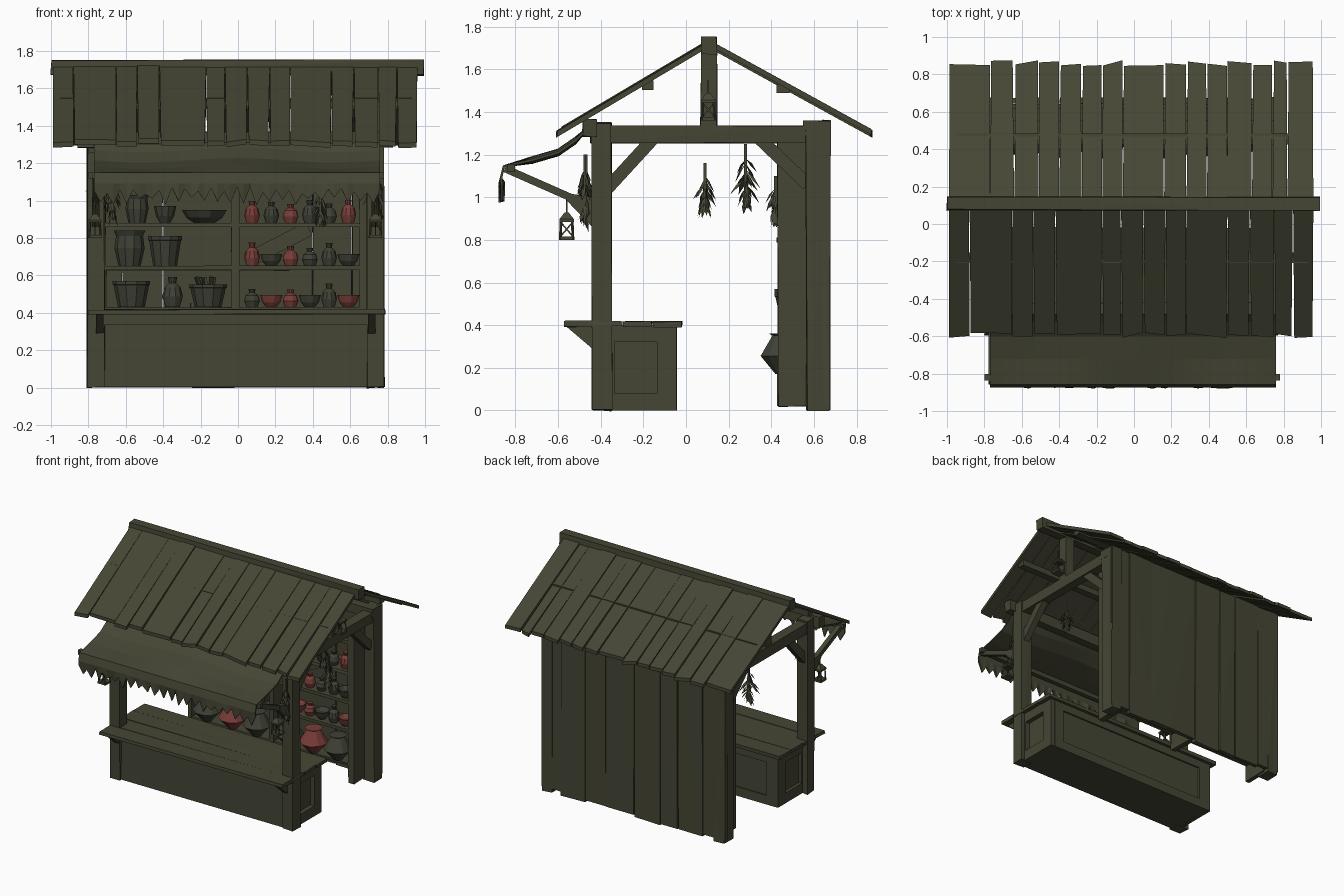
import bpy, bmesh, math, random
from mathutils import Vector

if "Cube" in bpy.data.objects:
    bpy.data.objects.remove(bpy.data.objects["Cube"])

random.seed(4)


def material(name, rgb):
    m = bpy.data.materials.new(name)
    m.diffuse_color = (*rgb, 1)
    m.use_nodes = True
    m.node_tree.nodes["Principled BSDF"].inputs["Base Color"].default_value = m.diffuse_color
    return m


WOOD = material("olive_wood", (0.060, 0.061, 0.035))
CLAY = material("grey_clay", (0.050, 0.054, 0.037))
RED = material("dull_red", (0.19, 0.048, 0.040))


def finish(name, bm, mat=WOOD, smooth=False):
    bmesh.ops.recalc_face_normals(bm, faces=bm.faces)
    me = bpy.data.meshes.new(name)
    bm.to_mesh(me)
    bm.free()
    me.materials.append(mat)
    for p in me.polygons:
        p.use_smooth = smooth
    ob = bpy.data.objects.new(name, me)
    bpy.context.collection.objects.link(ob)
    return ob


def add_hull(bm, pts):
    vs = [bm.verts.new(p) for p in pts]
    bmesh.ops.convex_hull(bm, input=vs)


def hull(name, pts, mat=WOOD):
    bm = bmesh.new()
    add_hull(bm, pts)
    return finish(name, bm, mat)


def box_pts(x0, x1, y0, y1, z0, z1, j=0.0):
    r = lambda: random.uniform(-j, j)
    return [(x + r(), y + r(), z + r()) for x in (x0, x1) for y in (y0, y1) for z in (z0, z1)]


def box(name, *d, j=0.0, mat=WOOD):
    return hull(name, box_pts(*d, j=j), mat)


def beam_pts(a, b, w, h):
    """Square bar from a to b, w wide in the horizontal and h deep."""
    a, b = Vector(a), Vector(b)
    d = (b - a).normalized()
    side = d.cross(Vector((0, 0, 1)))
    side = side.normalized() if side.length > 0.01 else Vector((1, 0, 0))
    up = side.cross(d)
    return [p + side * s * w / 2 + up * u * h / 2 for p in (a, b) for s in (-1, 1) for u in (-1, 1)]


def beam(name, a, b, w, h):
    return hull(name, beam_pts(a, b, w, h))


def lathe(name, x, y, z, prof, mat=CLAY, n=10):
    bm = bmesh.new()
    rings = [[bm.verts.new((x + r * math.cos(i * math.tau / n), y + r * math.sin(i * math.tau / n), z + h))
              for i in range(n)] for r, h in prof]
    for a, b in zip(rings, rings[1:]):
        for i in range(n):
            bm.faces.new((a[i], a[(i + 1) % n], b[(i + 1) % n], b[i]))
    bm.faces.new(rings[0])
    bm.faces.new(rings[-1])
    return finish(name, bm, mat)


# Roof planks on both slopes, with ragged eaves and narrow tapered gaps
def roof(name, cuts, eave_y, ridge_y=0.105, ridge_z=1.735, eave_z=1.32):
    slope = (eave_z - ridge_z) / (eave_y - ridge_y)
    for x0, x1 in zip(cuts, cuts[1:]):
        pts = []
        lift = random.uniform(-0.006, 0.006)
        ends = [eave_y + random.uniform(-0.016, 0.016) for _ in range(2)]
        g0, g1 = random.uniform(0, 0.009), random.uniform(0, 0.009)
        for y, x in ((ridge_y, x0 + 0.001), (ridge_y, x1 - 0.001), (ends[0], x0 + g0), (ends[1], x1 - g1)):
            z = ridge_z + slope * (y - ridge_y) + lift
            pts += [(x, y, z), (x, y, z - 0.027)]
        hull(name, pts)


roof("front_roof_plank", [-0.99, -0.88, -0.65, -0.54, -0.42, -0.17, -0.07, 0.05, 0.17, 0.28,
                          0.50, 0.62, 0.75, 0.85, 0.96], -0.595)
roof("back_roof_plank", [-0.99, -0.77, -0.64, -0.51, -0.40, -0.28, -0.17, -0.06, 0.16, 0.28,
                         0.39, 0.50, 0.63, 0.74, 0.82, 0.96], 0.86)
box("ridge_beam", -1.0, 0.99, 0.075, 0.145, 1.67, 1.75, j=0.005)
beam("front_purlin", (-0.95, -0.18, 1.525), (0.93, -0.18, 1.525), 0.055, 0.045)
beam("back_purlin", (-0.95, 0.455, 1.51), (0.93, 0.455, 1.51), 0.06, 0.04)
box("front_eave_beam", -0.86, 0.83, -0.485, -0.42, 1.285, 1.365, j=0.004)
box("back_eave_beam", -0.8, 0.78, 0.55, 0.62, 1.29, 1.36)

# Side frames: posts, tie beam, king post, corner braces
for px in (-0.76, 0.735):
    box("front_post", px - 0.045, px + 0.045, -0.44, -0.35, 0, 1.35, j=0.005)
    box("back_post", px - 0.045, px + 0.045, 0.565, 0.675, 0, 1.36, j=0.005)
    box("tie_beam", px - 0.04, px + 0.04, -0.45, 0.58, 1.255, 1.335, j=0.004)
    box("king_post", px - 0.035, px + 0.035, 0.07, 0.145, 1.33, 1.70, j=0.004)
    beam("front_brace", (px, -0.37, 1.04), (px, -0.15, 1.28), 0.05, 0.06)
    beam("back_brace", (px, 0.57, 1.06), (px, 0.34, 1.28), 0.05, 0.06)
    beam("awning_arm", (px, -0.43, 0.95), (px, -0.85, 1.135), 0.035, 0.035)
    hull("arm_wedge", [(px + s, y, z) for s in (-0.02, 0.02)
                       for y, z in ((-0.44, 0.86), (-0.44, 1.0), (-0.56, 0.985), (-0.56, 1.02))])

# Back wall boards
cuts = [-0.81, -0.62, -0.40, -0.25, -0.02, 0.22, 0.40, 0.61, 0.78]
for x0, x1 in zip(cuts, cuts[1:]):
    o = random.uniform(-0.006, 0.006)
    box("wall_board", x0 + 0.002, x1 - 0.002, 0.64 + o, 0.672 + o, random.uniform(0.0, 0.03), 1.36, j=0.004)

# Awning cloth with a sagging slope and a ragged hanging edge
bm = bmesh.new()
prof = [(-0.46, 1.325), (-0.52, 1.265), (-0.60, 1.21), (-0.72, 1.175), (-0.855, 1.145), (-0.868, 1.09)]
n = 44
rows = []
for i in range(n + 1):
    x = -0.77 + 1.53 * i / n
    sag = 0.012 * math.sin(i * math.pi / n * 3)
    tip = (1.055, 1.0)[i % 2] + random.uniform(-0.025, 0.02)
    col = [bm.verts.new((x, y, z - sag * (0 < k < 4))) for k, (y, z) in enumerate(prof)]
    rows.append(col + [bm.verts.new((x, -0.865 + random.uniform(-0.01, 0.01), tip))])
for a, b in zip(rows, rows[1:]):
    for k in range(len(prof)):
        bm.faces.new((a[k], b[k], b[k + 1], a[k + 1]))
awning = finish("awning_cloth", bm)
mod = awning.modifiers.new("thickness", 'SOLIDIFY')
mod.thickness = 0.012
mod.offset = 0
beam("awning_rod", (-0.80, -0.82, 1.135), (0.78, -0.82, 1.135), 0.035, 0.035)

# Counter: body, framed panels, overhanging top boards, brackets
box("counter_body", -0.74, 0.72, -0.425, -0.055, 0.005, 0.40)
for sx, d in ((-0.74, -0.025), (0.72, 0.035)):
    x0, x1 = sorted((sx, sx + d))
    for y0, y1, z0, z1 in ((-0.36, -0.335, 0, 0.4), (-0.135, -0.045, 0, 0.4),
                           (-0.335, -0.135, 0, 0.08), (-0.335, -0.135, 0.32, 0.4)):
        box("side_frame", x0, x1, y0, y1, z0, z1)
for x0, x1, z0, z1 in ((-0.74, 0.72, 0, 0.07), (-0.74, 0.72, 0.33, 0.4),
                       (-0.74, -0.66, 0.07, 0.33), (0.64, 0.72, 0.07, 0.33)):
    box("back_frame", x0, x1, -0.055, -0.043, z0, z1)
box("front_rail", -0.72, 0.70, -0.437, -0.425, 0.335, 0.40)
for k in range(4):
    y = -0.575 + k * 0.14
    box("counter_board", -0.80, 0.785, y, y + 0.136, 0.392, 0.418, j=0.004)
for px in (-0.74, 0.715):
    hull("counter_bracket", [(px + s, y, z) for s in (-0.02, 0.02)
                             for y, z in ((-0.44, 0.29), (-0.44, 0.392), (-0.56, 0.392))])

# Shelf rack against the wall
for x0, x1 in ((-0.735, -0.705), (-0.035, 0.005), (0.65, 0.70)):
    box("shelf_side", x0, x1, 0.43, 0.64, 0.02, 1.27, j=0.004)
for z in (0.17, 0.43, 0.65, 0.88, 1.12):
    box("shelf_board", -0.72, 0.69, 0.435, 0.64, z - 0.022, z, j=0.003)

# Wares: shapes as radius and height fractions
SHAPES = {
    "pot": [(0.7, 0), (0.95, 0.5), (0.85, 0.85), (1, 1), (0.85, 1), (0.7, 0.85)],
    "bowl": [(0.45, 0), (0.8, 0.4), (1, 1), (0.9, 1), (0.5, 0.5)],
    "jar": [(0.7, 0), (1, 0.35), (0.8, 0.65), (0.35, 0.8), (0.45, 1)],
    "basket": [(0.75, 0), (1, 0.85), (1.06, 0.87), (1.06, 1), (0.92, 1), (0.85, 0.8)],
    "sack": [(0.3, 0), (1, 0.45), (0.45, 0.95), (0.6, 1)],
}


def ware(kind, x, z, r, h, mat=CLAY, y=0.51):
    lathe(kind, x, y, z, [(a * r, b * h) for a, b in SHAPES[kind]], mat)


ware("pot", -0.54, 0.88, 0.065, 0.15)
ware("bowl", -0.39, 0.88, 0.06, 0.09)
ware("bowl", -0.18, 0.88, 0.12, 0.07, y=0.54)
ware("pot", -0.58, 0.65, 0.085, 0.19)
ware("basket", -0.39, 0.65, 0.085, 0.16)
ware("basket", -0.57, 0.43, 0.095, 0.14)
ware("jar", -0.35, 0.43, 0.055, 0.16)
ware("basket", -0.16, 0.43, 0.095, 0.12)
for row, items in ((0.88, "RjCjRjCjCjRj"), (0.65, "RjCbRjCjCjCb"), (0.43, "CjRbRjCbCjRb")):
    for k in range(6):
        mat = RED if items[2 * k] == "R" else CLAY
        kind = "jar" if items[2 * k + 1] == "j" else "bowl"
        h = random.uniform(0.09, 0.13) if kind == "jar" else 0.065
        ware(kind, 0.075 + k * 0.103, row, 0.042 if kind == "jar" else 0.06, h, mat, y=0.49)
for k, x in enumerate((-0.58, -0.36, -0.15, 0.13, 0.34, 0.55)):
    ware("sack", x, 0.17, 0.105, 0.19, RED if k in (1, 4) else CLAY, y=0.45)
for i in range(8):
    a, b = random.uniform(-0.07, 0.07), random.uniform(-0.05, 0.05)
    beam("basket_stick", (-0.16 + a / 2, 0.51, 0.5), (-0.16 + a, 0.51 + b, 0.59), 0.014, 0.014)
beam("leaning_board", (0.05, 0.6, 0.68), (0.38, 0.6, 0.85), 0.02, 0.08)


# Lanterns: base, open corner bars, candle, cap and hook
def lantern(x, y, z):
    bm = bmesh.new()
    add_hull(bm, box_pts(x - .035, x + .035, y - .035, y + .035, z, z + .016))
    for sx in (-1, 1):
        for sy in (-1, 1):
            add_hull(bm, beam_pts((x + sx * .03, y + sy * .03, z), (x + sx * .026, y + sy * .026, z + .09), .009, .009))
        add_hull(bm, beam_pts((x, y - sx * .03, z + .015), (x, y + sx * .03, z + .085), .007, .007))
    add_hull(bm, box_pts(x - .034, x + .034, y - .034, y + .034, z + .085, z + .097)
             + box_pts(x - .01, x + .01, y - .01, y + .01, z + .12, z + .128))
    add_hull(bm, beam_pts((x, y, z + .12), (x, y, z + .19), .008, .008))
    finish("lantern", bm)


lantern(-0.765, -0.56, 0.80)
lantern(0.735, -0.56, 0.80)
lantern(0.81, 0.105, 1.36)


# Hanging herb bundles: a stem with drooping leaves
def herbs(x, y, top, bottom, r):
    bm = bmesh.new()
    add_hull(bm, beam_pts((x, y, top), (x, y, bottom + 0.06), 0.014, 0.014))
    for i in range(30):
        t = random.uniform(0.15, 0.7)
        z0 = top + (bottom - top) * t
        a = random.uniform(0, math.tau)
        s = r * random.uniform(0.5, 1) * math.sin(math.pi * min(t + 0.15, 0.8))
        tip = Vector((x + s * math.cos(a), y + s * math.sin(a), max(bottom, z0 - random.uniform(0.06, 0.11))))
        mid = Vector((x, y, z0)).lerp(tip, 0.6)
        side = Vector((-math.sin(a), math.cos(a), 0)) * 0.012
        add_hull(bm, [(x, y, z0), mid + side, mid - side, mid + Vector((0, 0, 0.014)), tip])
    finish("herb_bundle", bm)


herbs(0.72, 0.09, 1.16, 0.90, 0.065)
herbs(-0.74, 0.28, 1.25, 0.89, 0.085)
herbs(-0.67, -0.47, 1.2, 0.85, 0.06)
herbs(0.75, -0.475, 1.2, 0.82, 0.05)
herbs(0.44, 0.42, 1.10, 0.86, 0.06)
